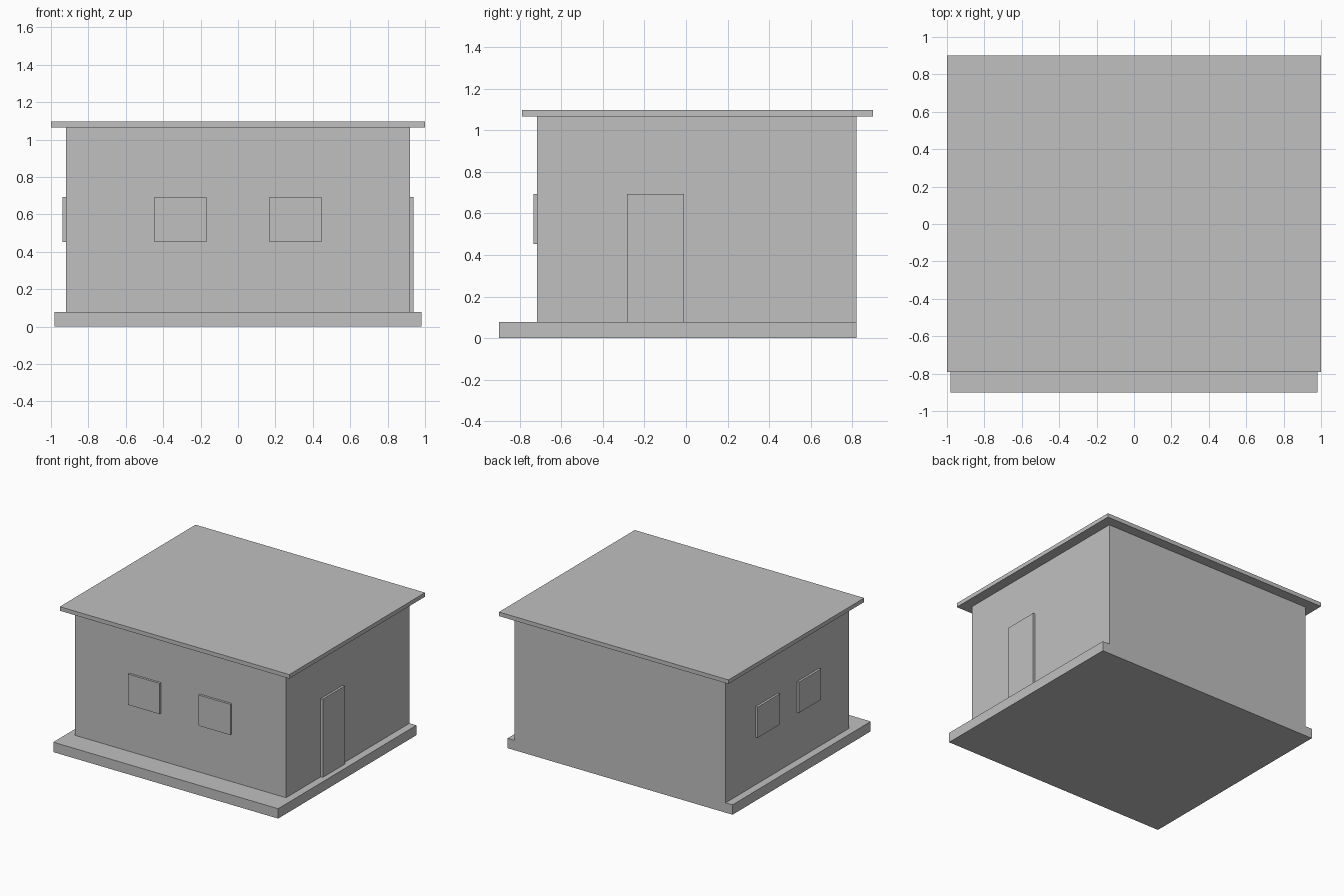
import bpy

if "Cube" in bpy.data.objects:
    bpy.data.objects.remove(bpy.data.objects["Cube"])

grey = bpy.data.materials.new("plain grey")
grey.diffuse_color = (0.53, 0.53, 0.53, 1.0)
grey.use_nodes = True
grey.node_tree.nodes["Principled BSDF"].inputs["Base Color"].default_value = grey.diffuse_color


def box(name, x, y, z):
    """Box spanning the given (min, max) ranges."""
    bpy.ops.mesh.primitive_cube_add(size=1, location=[(a + b) / 2 for a, b in (x, y, z)])
    ob = bpy.context.object
    ob.name = name
    ob.scale = [b - a for a, b in (x, y, z)]
    bpy.ops.object.transform_apply(location=False, rotation=False, scale=True)
    ob.data.materials.append(grey)
    return ob


BASE_TOP, WALL_TOP = 0.078, 1.066
WALL_X, FRONT, BACK = 0.92, -0.716, 0.82
RELIEF = 0.018                      # how far windows and door stand out
WIN_W, WIN_Z = 0.277, (0.452, 0.694)

# Base slab, with a wide step at the front and flush at the back
box("base_slab", (-0.98, 0.98), (-0.90, BACK), (0, BASE_TOP))

# House body and overhanging flat roof
box("walls", (-WALL_X, WALL_X), (FRONT, BACK), (BASE_TOP, WALL_TOP))
box("roof", (-1, 1), (-0.79, 0.90), (WALL_TOP, 1.098))

for i, s in enumerate((-1, 1), 1):
    # Front windows
    cx = s * 0.308
    box(f"front_window_{i}", (cx - WIN_W / 2, cx + WIN_W / 2),
        (FRONT - RELIEF, FRONT + 0.01), WIN_Z)
    # Left side windows
    cy = (FRONT + BACK) / 2 + s * 0.256
    box(f"left_window_{i}", (-WALL_X - RELIEF, -WALL_X + 0.01),
        (cy - WIN_W / 2, cy + WIN_W / 2), WIN_Z)

# Door on the right side
box("door", (WALL_X - 0.01, WALL_X + RELIEF), (-0.284, -0.01), (BASE_TOP, 0.694))
